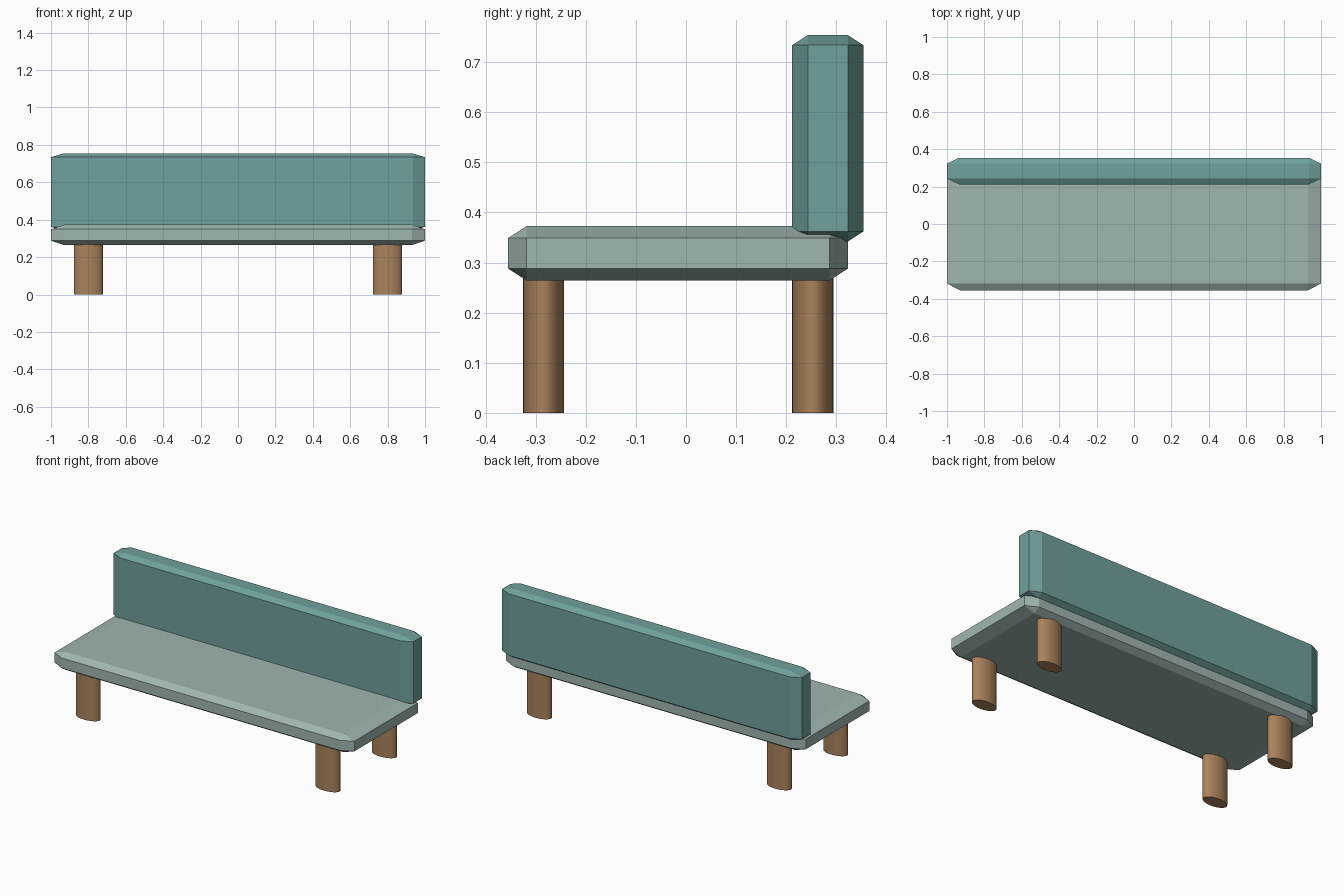
import bpy
import bmesh
from mathutils import Vector

cube = bpy.data.objects.get("Cube")
if cube:
    bpy.data.objects.remove(cube, do_unlink=True)


def make_material(name, color):
    mat = bpy.data.materials.new(name)
    mat.use_nodes = True
    mat.diffuse_color = (*color, 1)
    bsdf = next(n for n in mat.node_tree.nodes if n.type == "BSDF_PRINCIPLED")
    bsdf.inputs["Base Color"].default_value = (*color, 1)
    return mat


def add_object(name, bm, mat):
    mesh = bpy.data.meshes.new(name)
    bm.to_mesh(mesh)
    bm.free()
    mesh.materials.append(mat)
    obj = bpy.data.objects.new(name, mesh)
    bpy.context.collection.objects.link(obj)
    return obj


def cushion(name, low, high, chamfer, mat):
    """Box whose chamfer has its own width along each axis."""
    low, high, chamfer = Vector(low), Vector(high), Vector(chamfer)
    size = high - low
    bm = bmesh.new()
    bmesh.ops.create_cube(bm, size=1)
    # Bevel evenly in chamfer units, then stretch to the real size
    bmesh.ops.scale(bm, vec=[s / c for s, c in zip(size, chamfer)], verts=bm.verts)
    bmesh.ops.bevel(bm, geom=bm.edges[:], offset=1, segments=1, affect="EDGES")
    bmesh.ops.scale(bm, vec=chamfer, verts=bm.verts)
    bmesh.ops.translate(bm, vec=(low + high) / 2, verts=bm.verts)
    return add_object(name, bm, mat)


def leg(name, x, y, mat):
    """Upright oval peg, its top sunk slightly into the seat."""
    height = 0.275
    bm = bmesh.new()
    bmesh.ops.create_cone(bm, cap_ends=True, segments=32,
                          radius1=1, radius2=1, depth=height)
    bmesh.ops.scale(bm, vec=(0.078, 0.041, 1), verts=bm.verts)
    bmesh.ops.translate(bm, vec=(x, y, height / 2), verts=bm.verts)
    for face in bm.faces:
        face.smooth = len(face.verts) == 4
    for edge in bm.edges:
        edge.smooth = all(f.smooth for f in edge.link_faces)
    return add_object(name, bm, mat)


teal = make_material("teal fabric", (0.160, 0.356, 0.332))
sage = make_material("pale sage fabric", (0.352, 0.468, 0.440))
wood = make_material("brown wood", (0.402, 0.223, 0.107))

# Seat and backrest
cushion("seat", (-1, -0.355, 0.264), (1, 0.323, 0.373), (0.07, 0.037, 0.024), sage)
cushion("backrest", (-1, 0.212, 0.342), (1, 0.354, 0.754), (0.065, 0.031, 0.02), teal)

# Four legs
for depth, y in (("front", -0.284), ("back", 0.253)):
    for side, sign in (("left", 1), ("right", -1)):
        leg(f"{depth}_{side}_leg", sign * 0.8, y, wood)
